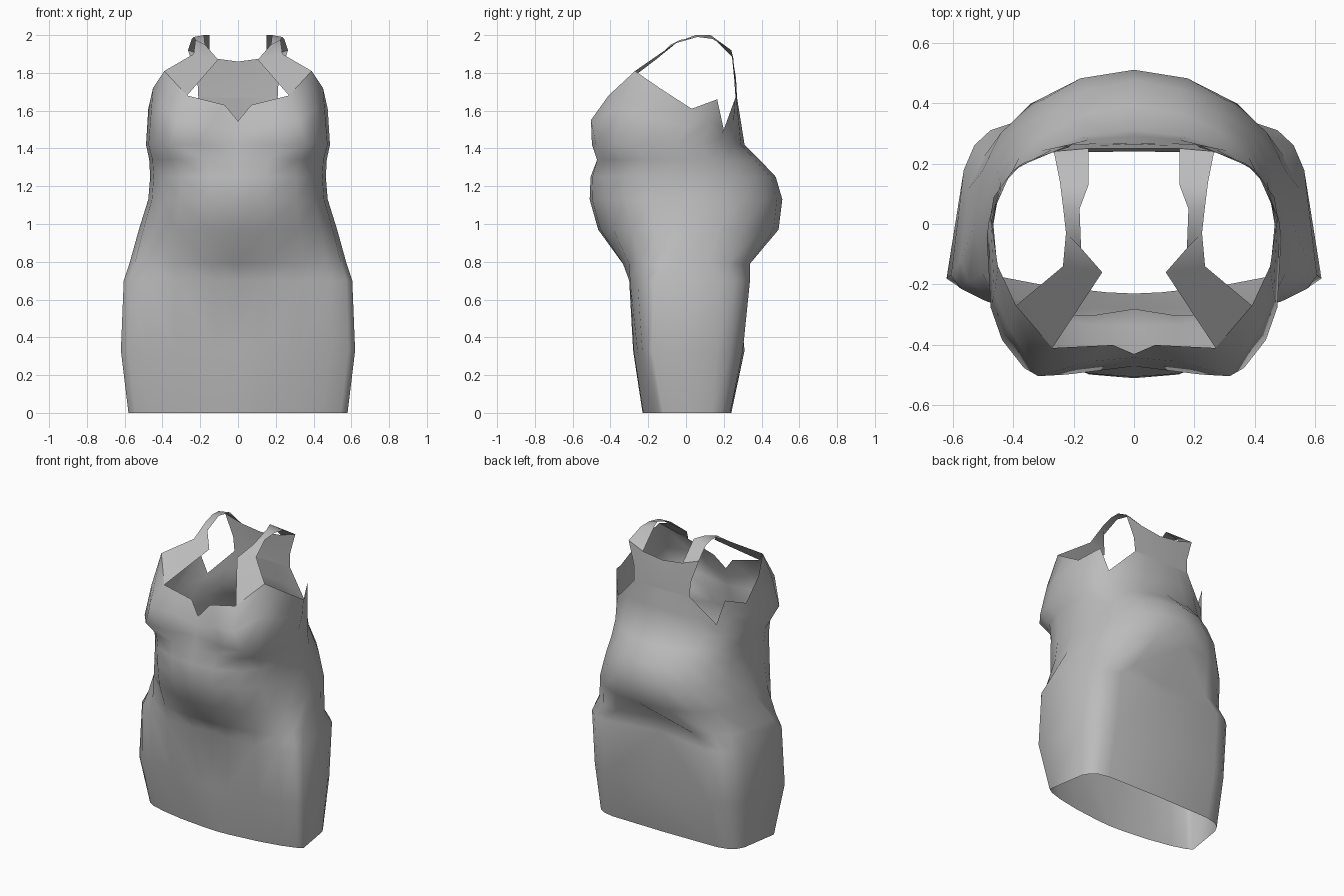
import bpy
from math import sin, cos, radians, exp
from mathutils import Vector

cube = bpy.data.objects.get("Cube")
if cube:
    bpy.data.objects.remove(cube, do_unlink=True)

fabric = bpy.data.materials.new("grey fabric")
fabric.use_nodes = True
grey = (0.5, 0.5, 0.5, 1)
fabric.diffuse_color = grey
fabric.node_tree.nodes["Principled BSDF"].inputs["Base Color"].default_value = grey


def build_sheet(name, rows):
    """Skin rows of points into an open smooth sheet, mirrored across x."""
    width = len(rows[0])
    points = [point for row in rows for point in row]
    faces = []
    for i in range(len(rows) - 1):
        for j in range(width - 1):
            a = i * width + j
            faces.append((a, a + 1, a + width + 1, a + width))
    mesh = bpy.data.meshes.new(name)
    mesh.from_pydata(points, [], faces)
    mesh.materials.append(fabric)
    mesh.shade_smooth()
    obj = bpy.data.objects.new(name, mesh)
    bpy.context.collection.objects.link(obj)
    mirror = obj.modifiers.new("mirror halves", 'MIRROR')
    mirror.use_clip = True
    mirror.merge_threshold = 0.001
    return obj


def hump(x, z, centre_x, centre_z, size_x, size_z):
    return exp(-((x - centre_x) / size_x) ** 2 - ((z - centre_z) / size_z) ** 2)


def sculpt(point):
    """Push out the bust, pull in the lap and the seat crease."""
    x, y, z = point
    if y < 0:
        y -= 0.11 * hump(x, z, 0.32, 1.5, 0.16, 0.14)
        y += 0.05 * hump(x, z, 0, 0.69, 0.15, 0.08)
    else:
        y -= 0.13 * hump(x, z, 0, 0.75, 0.16, 0.07)
    return Vector((x, y, z))


# Half sections run from front centre, round the left side, to back centre
ANGLES = [0, 14, 36, 55, 72, 90, 108, 125, 142, 160, 180]


def section(z, half_width, front, back, middle, front_power, back_power, taper):
    row = []
    for angle in ANGLES:
        s, c = abs(sin(radians(angle))), cos(radians(angle))
        power = front_power if c > 0 else back_power
        reach = front if c > 0 else back
        along = abs(c) ** power
        x = 0 if angle in (0, 180) else half_width * s ** power
        if c < 0:
            x *= 1 - taper * along
        row.append(Vector((x, middle + (reach - middle) * along, z)))
    return row


# Height, half width, front, back, widest point,
# front and back power (low is square), narrowing towards the back
SECTIONS = [
    (0, .58, -.23, .24, -.12, 1.3, .28, .08),
    (.33, .62, -.28, .31, -.18, 1.2, .3, .12),
    (.7, .605, -.33, .35, -.17, 1.1, .34, .08),
    (.79, .575, -.345, .36, -.12, 1, .6, .04),
    (.97, .525, -.465, .49, 0, .9, .88, 0),
    (1.13, .475, -.51, .51, 0, .82, .92, 0),
    (1.25, .465, -.505, .475, 0, .8, 1.05, 0),
    (1.34, .47, -.47, .39, 0, .75, 1.05, 0),
    (1.42, .487, -.45, .31, -.02, .55, .95, 0),
]

# Neckline, strap root, armhole and back edge
RIM = [Vector(p) for p in (
    (0, -.43, 1.545), (.07, -.4, 1.63), (.27, -.41, 1.68), (.39, -.27, 1.81),
    (.45, -.14, 1.72), (.475, .03, 1.61), (.41, .165, 1.66), (.37, .2, 1.5),
    (.21, .262, 1.67), (.12, .267, 1.67), (0, .27, 1.67))]

# Body
body = [section(*values) for values in SECTIONS]
body.append([low.lerp(high, 0.5) for low, high in zip(body[-1], RIM)])
body = [[sculpt(p) for p in row] for row in body] + [RIM]
build_sheet("dress_body", body)

# Upper back
outer_back, inner_back = (.265, .24, 1.92), (.15, .25, 1.88)
build_sheet("upper_back", [
    RIM[8:],
    [(.215, .255, 1.77), (.12, .26, 1.77), (0, .265, 1.77)],
    [outer_back, inner_back, (0, .25, 1.86)],
])

# Shoulder straps, each row an inner and an outer edge point
build_sheet("shoulder_straps", [
    [RIM[2], RIM[3]],
    [(.105, -.16, 1.87), (.235, -.14, 1.9)],
    [(.175, -.08, 1.95), (.225, -.03, 1.975)],
    [(.18, .05, 2), (.235, .06, 1.99)],
    [(.15, .13, 2), (.245, .14, 1.98)],
    [inner_back, outer_back],
])
